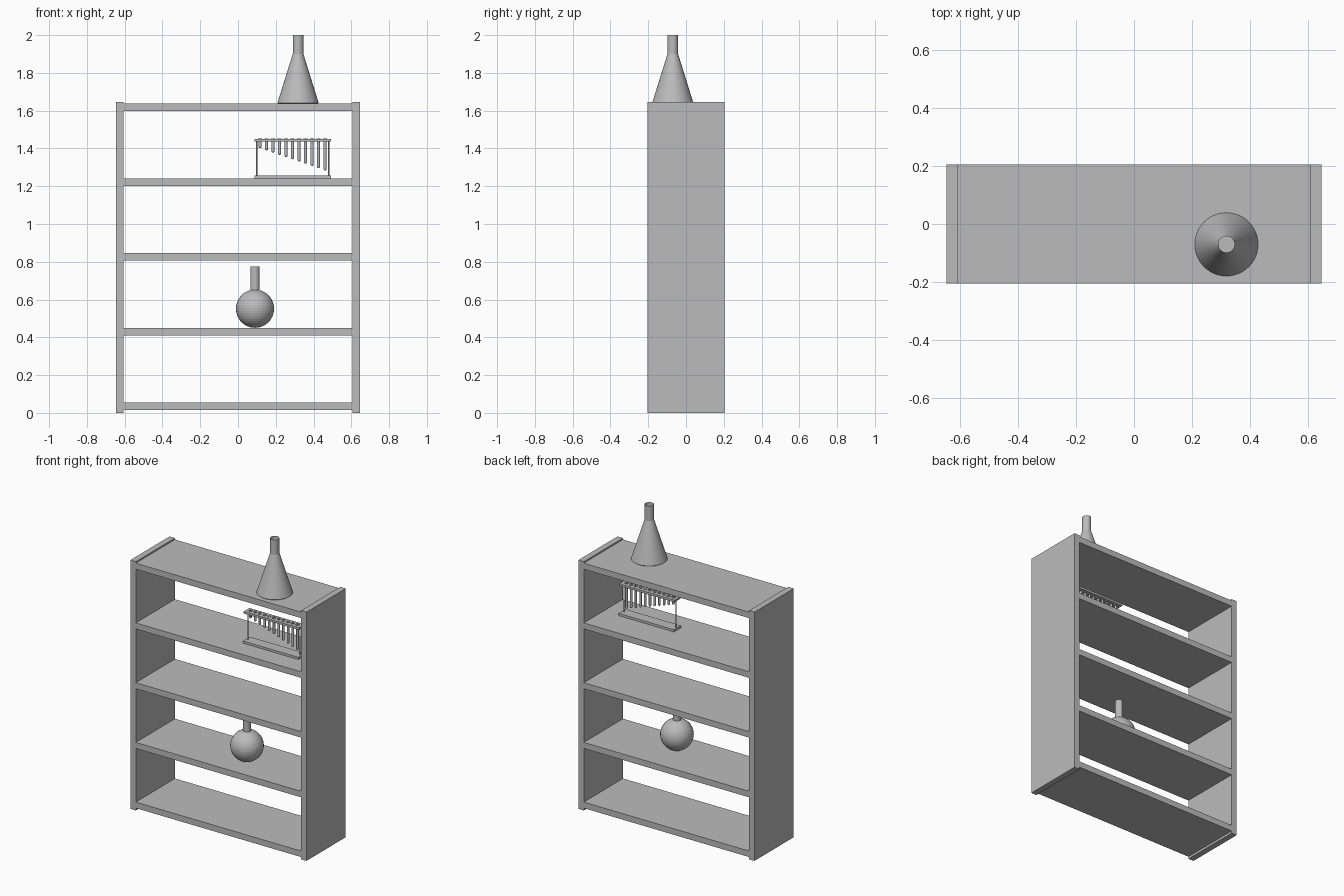
import bpy, bmesh, math
from mathutils import Vector

cube = bpy.data.objects.get("Cube")
if cube:
    bpy.data.objects.remove(cube, do_unlink=True)

grey = bpy.data.materials.new("plain_grey")
grey.use_nodes = True
grey.diffuse_color = (0.5, 0.5, 0.5, 1)
grey.node_tree.nodes["Principled BSDF"].inputs["Base Color"].default_value = (0.5, 0.5, 0.5, 1)


def finish(name, bm):
    bmesh.ops.recalc_face_normals(bm, faces=bm.faces)
    mesh = bpy.data.meshes.new(name)
    bm.to_mesh(mesh)
    bm.free()
    mesh.materials.append(grey)
    obj = bpy.data.objects.new(name, mesh)
    bpy.context.collection.objects.link(obj)
    return obj


def box(name, low, high):
    low, high = Vector(low), Vector(high)
    bm = bmesh.new()
    bmesh.ops.create_cube(bm, size=1)
    for v in bm.verts:
        v.co = (low + high) / 2 + v.co * (high - low)
    return finish(name, bm)


def lathe(name, profile, centre, steps):
    """Spin a (radius, height) profile about the vertical axis."""
    bm = bmesh.new()
    pts = [bm.verts.new((r, 0, z)) for r, z in profile]
    edges = [bm.edges.new(pair) for pair in zip(pts, pts[1:])]
    bmesh.ops.spin(bm, geom=pts + edges, cent=(0, 0, 0), axis=(0, 0, 1),
                   angle=math.tau, steps=steps)
    bmesh.ops.remove_doubles(bm, verts=bm.verts, dist=1e-5)
    bmesh.ops.translate(bm, verts=bm.verts, vec=centre)
    return finish(name, bm)


def arc(radius, end, count):
    """Profile of a ball resting on height 0, from its bottom up to angle end."""
    return [(radius * math.sin(end * i / count), radius * (1 - math.cos(end * i / count)))
            for i in range(count + 1)]


# Bookcase: two side panels and five evenly spaced boards
WIDTH, DEPTH, HEIGHT, BOARD = 0.645, 0.205, 1.647, 0.04
INNER = WIDTH - BOARD
for side, label in ((-1, "right"), (1, "left")):
    xs = sorted((side * INNER, side * WIDTH))
    box(label + "_side_panel", (xs[0], -DEPTH, 0), (xs[1], DEPTH, HEIGHT))
tops = [0.055 + 0.3955 * i for i in range(5)]
for i, top in enumerate(tops):
    box(f"shelf_{i + 1}", (-INNER, -DEPTH, top - BOARD), (INNER, DEPTH, top))

# Conical flask on the top board
lathe("conical_flask",
      [(0, 0), (0.104, 0), (0.109, 0.004), (0.107, 0.011),
       (0.028, 0.264), (0.028, 2 - tops[4])],
      (0.318, -0.07, tops[4]), 48)

# Round flask on the second board
neck = 0.024
lathe("round_flask",
      arc(0.101, math.pi - math.asin(neck / 0.101), 20) + [(neck, 0.324)],
      (0.09, -0.034, tops[1]), 32)

# Rack with a base, a top plate and two end posts
RY, RZ = -0.036, tops[3]
box("rack_base", (0.088, RY - 0.036, RZ), (0.493, RY + 0.036, RZ + 0.015))
box("rack_top_plate", (0.088, RY - 0.03, RZ + 0.194), (0.493, RY + 0.03, RZ + 0.208))
for x, label in ((0.098, "right"), (0.48, "left")):
    lathe(label + "_rack_post", [(0.004, 0.01), (0.004, 0.2)], (x, RY, RZ), 12)

# Hanging tubes that grow longer towards the left
for i in range(11):
    bottom = 0.16 - 0.0118 * i
    lathe(f"tube_{i + 1}",
          arc(0.008, math.pi / 2, 4) + [(0.008, 0.207 - bottom),
                                        (0.011, 0.208 - bottom), (0.011, 0.211 - bottom)],
          (0.117 + 0.0344 * i, RY, RZ + bottom), 16)
